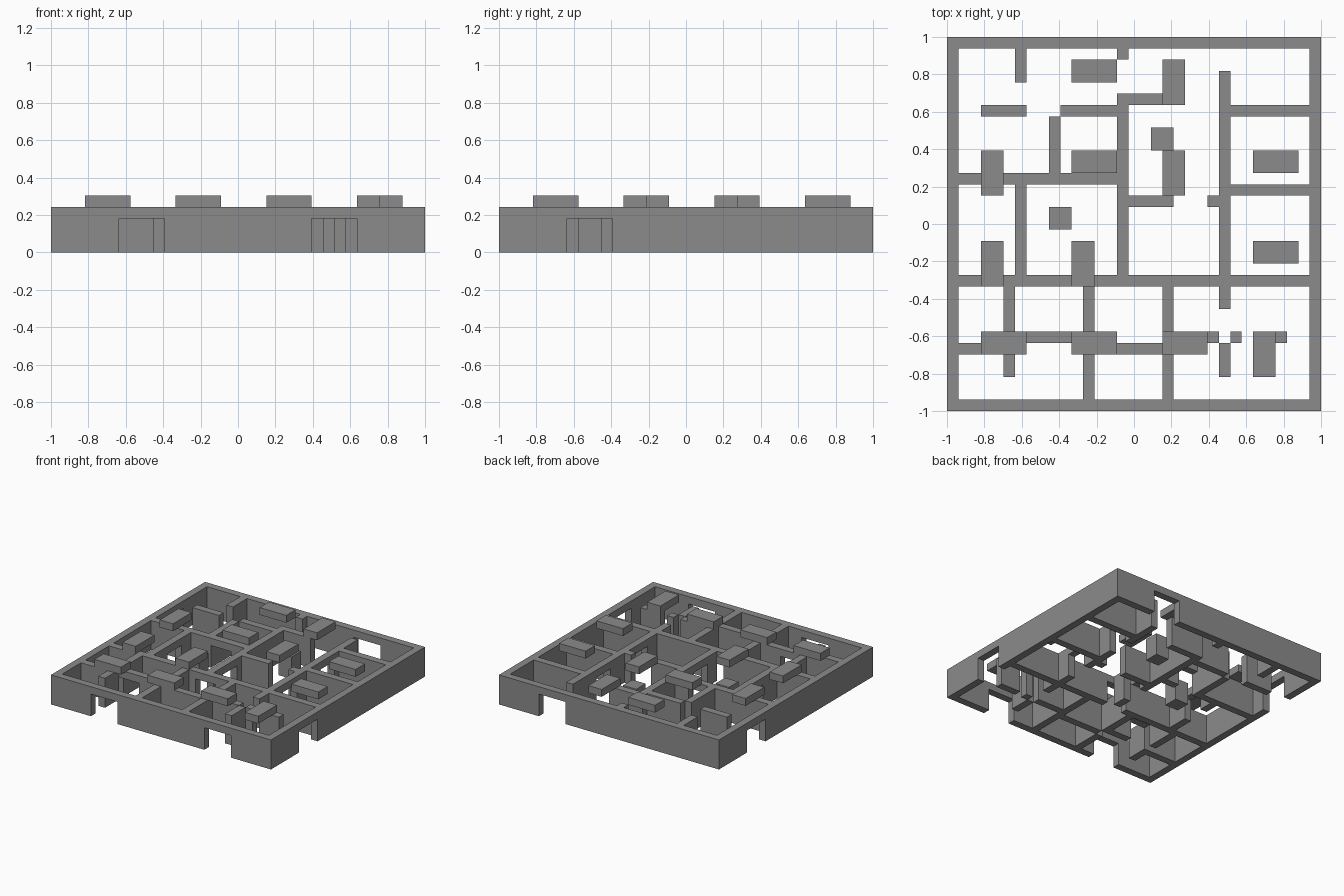
import bpy
import bmesh

cube = bpy.data.objects.get("Cube")
if cube:
    bpy.data.objects.remove(cube, do_unlink=True)

U = 2 / 33            # one grid module
WALL, DOOR = 4, 3     # heights in modules

grey = bpy.data.materials.new("plain_grey")
grey.use_nodes = True
grey.diffuse_color = (0.26, 0.26, 0.26, 1)
grey.node_tree.nodes["Principled BSDF"].inputs["Base Color"].default_value = (0.26, 0.26, 0.26, 1)


def boxes(name, spans):
    """Object made of boxes given as (x0, x1, y0, y1, z0, z1) in modules."""
    bm = bmesh.new()
    for x0, x1, y0, y1, z0, z1 in spans:
        made = bmesh.ops.create_cube(bm, size=1)["verts"]
        for v in made:
            v.co = ((x1 if v.co.x > 0 else x0) * U - 1,
                    (y1 if v.co.y > 0 else y0) * U - 1,
                    (z1 if v.co.z > 0 else z0) * U)
    mesh = bpy.data.meshes.new(name)
    bm.to_mesh(mesh)
    bm.free()
    mesh.materials.append(grey)
    ob = bpy.data.objects.new(name, mesh)
    bpy.context.collection.objects.link(ob)


def wall(name, axis, row, start, end, *doors):
    """One-module-thick wall along an axis, with lintels over its doorways."""
    parts, at = [], start
    for a, b in doors:
        parts += [(at, a, 0), (a, b, DOOR)]
        at = b
    parts.append((at, end, 0))
    spans = []
    for a, b, z in parts:
        if b > a:
            side = (row, row + 1)
            spans.append(((a, b) + side if axis == "x" else side + (a, b)) + (z, WALL))
    boxes(name, spans)


# Outer walls
wall("front_wall", "x", 0, 0, 33, (6, 10), (23, 27))
wall("back_wall", "x", 32, 0, 33, (23, 27))
wall("left_wall", "y", 32, 1, 32, (6, 10))
wall("right_wall", "y", 0, 1, 32, (23, 27))

# Inner walls running side to side
wall("cross_wall", "x", 11, 1, 32, (14, 17))
wall("hall_wall_a", "x", 5, 1, 6)
wall("hall_wall_b", "x", 6, 6, 13, (6, 9))
wall("hall_wall_c", "x", 5, 13, 20)
wall("hall_wall_d", "x", 6, 19, 24)
wall("hall_wall_e", "x", 6, 27, 30)
wall("hall_post", "x", 6, 25, 26)
wall("room_wall_a", "x", 20, 1, 15, (10, 13))
wall("room_wall_b", "x", 26, 10, 15)
wall("room_wall_c", "x", 18, 16, 20)
wall("room_wall_d", "x", 18, 23, 24)
wall("room_wall_e", "x", 19, 25, 32)
wall("room_wall_f", "x", 26, 25, 32)
wall("room_wall_g", "x", 27, 16, 20)
wall("screen_wall", "x", 26, 3, 7)

# Inner walls running front to back
wall("spine_wall", "y", 15, 12, 28, (14, 17))
wall("long_wall", "y", 24, 12, 30, (14, 17), (22, 25))
wall("long_wall_end", "y", 24, 9, 11)
wall("stub_wall_front", "y", 24, 3, 6)
wall("stub_wall_back", "y", 6, 29, 32)
wall("stub_wall_mid", "y", 15, 31, 32)
wall("closet_wall", "y", 9, 21, 26)
wall("side_room_wall", "y", 6, 12, 20, (15, 18))
for i, (column, first) in enumerate([(5, 3), (12, 1), (19, 1)]):
    wall(f"front_room_wall_{i}", "y", column, first, 5)
    wall(f"middle_room_wall_{i}", "y", column, 7, 11)

# Square pillars
for i, (x, y) in enumerate([(9, 16), (18, 23)]):
    boxes(f"pillar_{i}", [(x, x + 2, y, y + 2, 0, DOOR)])

# Ceiling lights: one per bay, lying across (H), lengthwise (V) or absent (-)
for j, row in enumerate(["HHHV", "VV-H", "VHVH", "-HV-"]):
    for i, kind in enumerate(row):
        if kind != "-":
            w, d = (4, 2) if kind == "H" else (2, 4)
            x, y = 8 * i + 3, 8 * j + 7
            boxes(f"ceiling_light_{j}_{i}", [(x, x + w, y - d, y, WALL, WALL + 1)])
